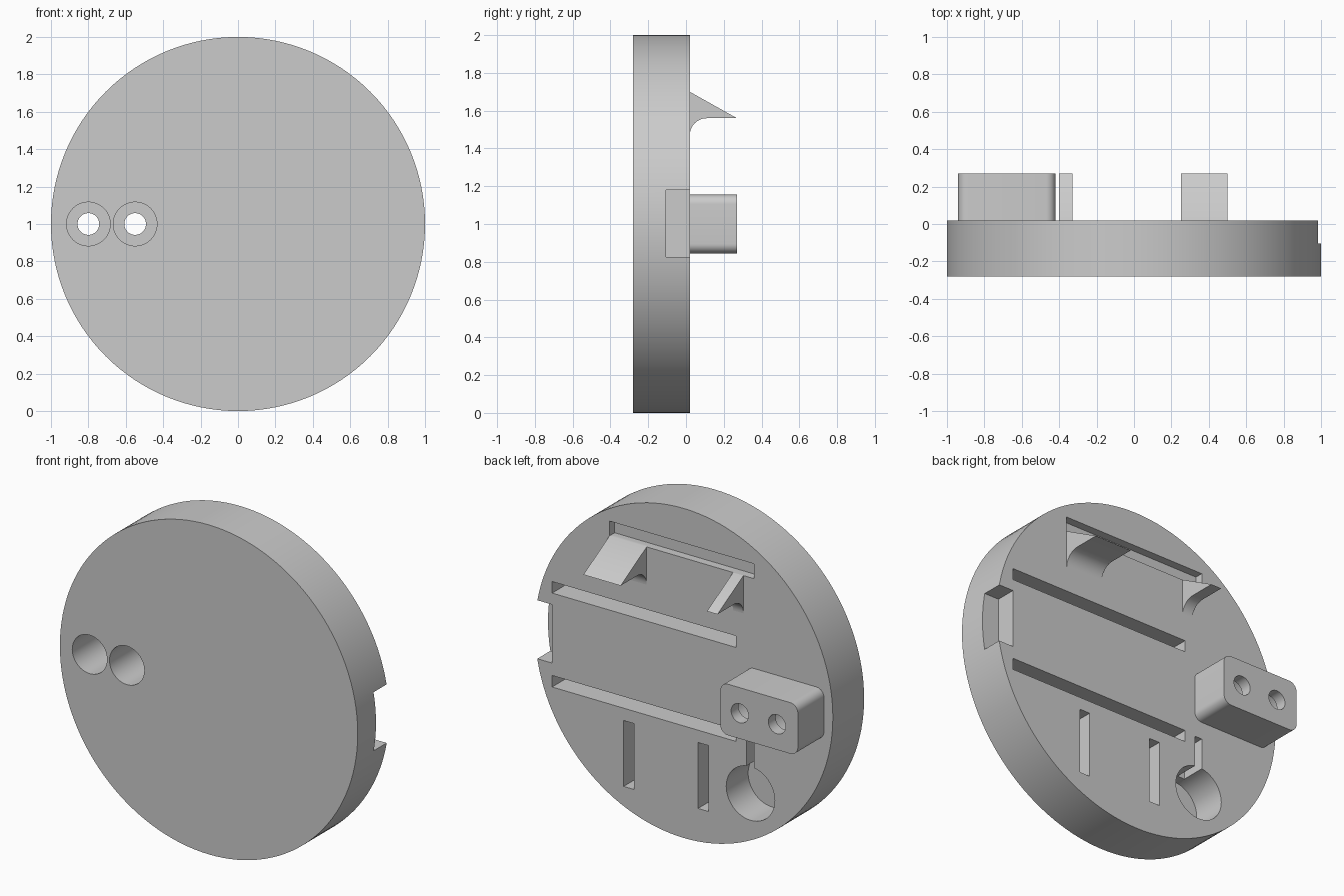
import bpy, bmesh, math
from mathutils import Matrix, Vector

cube = bpy.data.objects.get("Cube")
if cube:
    bpy.data.objects.remove(cube, do_unlink=True)

BACK, FRONT = 0.02, -0.28      # faces of the disc along y

grey = bpy.data.materials.new("plain_grey")
grey.use_nodes = True
grey.diffuse_color = (0.6, 0.6, 0.6, 1)
grey.node_tree.nodes["Principled BSDF"].inputs["Base Color"].default_value = (0.6, 0.6, 0.6, 1)


def finish(name, bm):
    bmesh.ops.recalc_face_normals(bm, faces=bm.faces)
    mesh = bpy.data.meshes.new(name)
    bm.to_mesh(mesh)
    bm.free()
    mesh.materials.append(grey)
    obj = bpy.data.objects.new(name, mesh)
    bpy.context.collection.objects.link(obj)
    return obj


def box(name, x0, x1, y0, y1, z0, z1):
    bm = bmesh.new()
    size = Matrix.Diagonal((x1 - x0, y1 - y0, z1 - z0, 1))
    centre = Matrix.Translation(((x0 + x1) / 2, (y0 + y1) / 2, (z0 + z1) / 2))
    bmesh.ops.create_cube(bm, size=1, matrix=centre @ size)
    return finish(name, bm)


def cylinder(name, x, z, r, y0, y1, sides=48):
    bm = bmesh.new()
    place = Matrix.Translation((x, (y0 + y1) / 2, z)) @ Matrix.Rotation(math.pi / 2, 4, 'X')
    bmesh.ops.create_cone(bm, cap_ends=True, segments=sides, radius1=r, radius2=r,
                          depth=y1 - y0, matrix=place)
    return finish(name, bm)


def select(obj):
    bpy.ops.object.select_all(action='DESELECT')
    obj.select_set(True)
    bpy.context.view_layer.objects.active = obj


def cut(obj, cutter):
    select(obj)
    mod = obj.modifiers.new("cut", 'BOOLEAN')
    mod.operation, mod.solver, mod.object = 'DIFFERENCE', 'EXACT', cutter
    bpy.ops.object.modifier_apply(modifier=mod.name)
    bpy.data.objects.remove(cutter, do_unlink=True)


def smooth(obj):
    select(obj)
    bpy.ops.object.shade_smooth_by_angle(angle=math.radians(30))


def hook(name, x0, x1):
    # Sloped top, flat underside and a concave fillet into the disc
    r = 0.09
    profile = [(0.0, 1.7), (BACK, 1.7), (0.27, 1.56)]
    for i in range(13):
        a = math.pi / 2 * (1 + i / 12)
        profile.append((BACK + r + r * math.cos(a), 1.47 + r * math.sin(a)))
    profile.append((0.0, 1.47))
    bm = bmesh.new()
    face = bm.faces.new([bm.verts.new((x0, y, z)) for y, z in profile])
    new = bmesh.ops.extrude_face_region(bm, geom=[face])["geom"]
    bmesh.ops.translate(bm, vec=(x1 - x0, 0, 0),
                        verts=[v for v in new if isinstance(v, bmesh.types.BMVert)])
    smooth(finish(name, bm))


# Main disc
disc = cylinder("disc", 0, 1, 1, FRONT, BACK, 128)

# Block with rounded edges along its depth
block = box("mounting_block", -0.94, -0.42, BACK, 0.27, 0.845, 1.155)
bm = bmesh.new()
bm.from_mesh(block.data)
edges = [e for e in bm.edges if abs((e.verts[0].co - e.verts[1].co).normalized().y) > 0.9]
bmesh.ops.bevel(bm, geom=edges, offset=0.05, segments=8, profile=0.5, affect='EDGES')
bm.to_mesh(block.data)
bm.free()

# Screw holes: wide bores from the front, narrow holes out of the block
for x in (-0.8, -0.55):
    for part in (disc, block):
        cut(part, cylinder("bore_cutter", x, 1, 0.117, FRONT - 0.1, 0.2))
    cut(block, cylinder("hole_cutter", x, 1, 0.058, 0.1, 0.4))

# Slots in the back: x range, z range, depth
slots = [
    (-0.47, 0.5, 1.7, 1.79, 0.05),
    (-0.35, 0.885, 1.25, 1.32, 0.15),
    (-0.35, 0.885, 0.68, 0.75, 0.15),
    (0.335, 0.405, 0.205, 0.605, 0.15),
    (-0.165, -0.095, 0.205, 0.605, 0.15),
    (-0.47, -0.42, 0.4, 0.74, 0.15),
    (0.885, 1.2, 0.825, 1.18, 0.125),     # rim notch
]
for x0, x1, z0, z1, depth in slots:
    cut(disc, box("slot_cutter", x0, x1, BACK - depth, BACK + 0.1, z0, z1))

# Round blind pocket below the block
cut(disc, cylinder("pocket_cutter", -0.447, 0.39, 0.163, BACK - 0.21, BACK + 0.1))

smooth(disc)
smooth(block)

# Hooks under the top slot
hook("wide_hook", 0.25, 0.5)
hook("narrow_hook", -0.4, -0.33)
